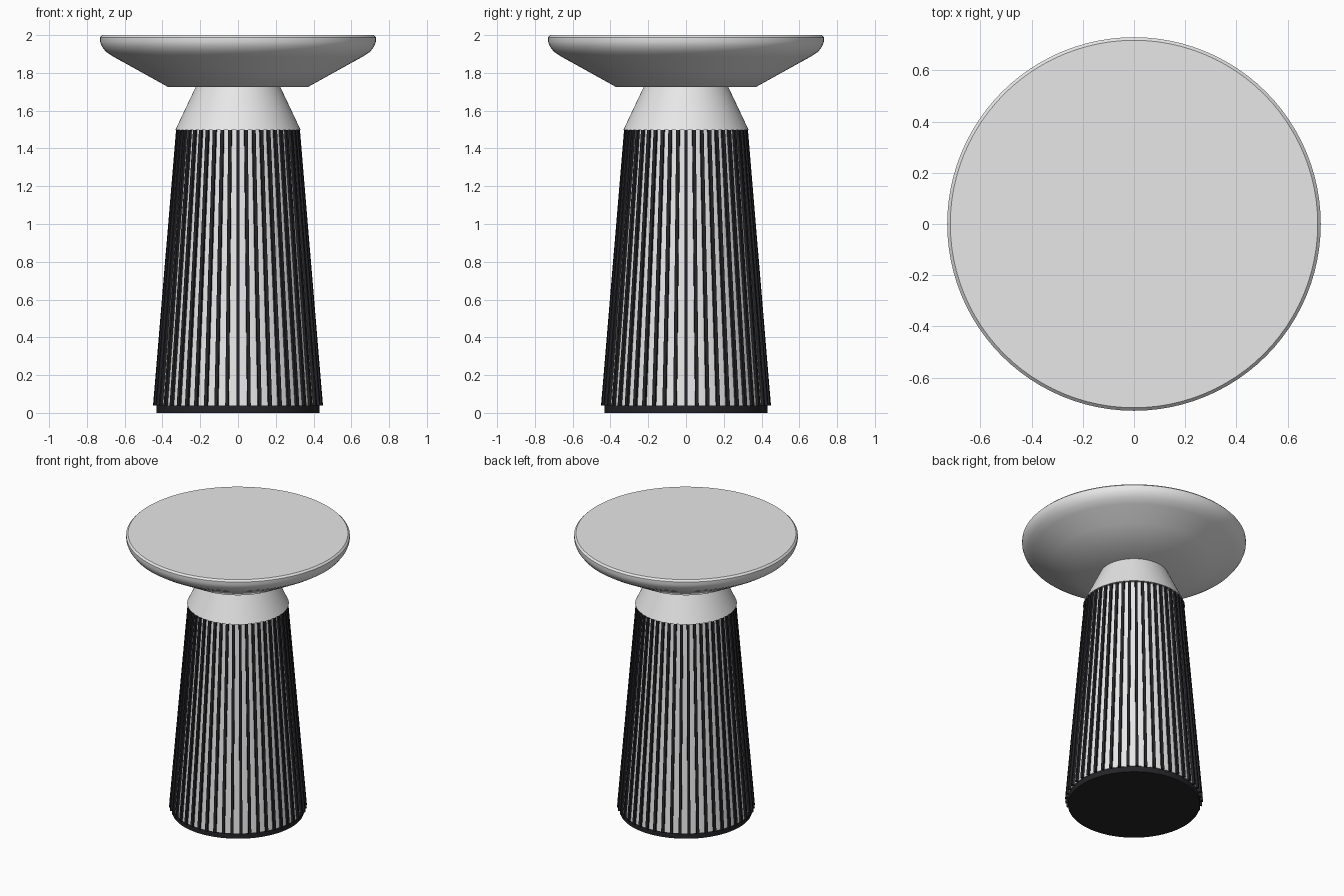
import bpy, bmesh, math
from mathutils import Matrix

cube = bpy.data.objects.get("Cube")
if cube:
    bpy.data.objects.remove(cube)


def material(name, rgb):
    m = bpy.data.materials.new(name)
    m.use_nodes = True
    m.diffuse_color = (*rgb, 1)
    bsdf = m.node_tree.nodes["Principled BSDF"]
    bsdf.inputs["Base Color"].default_value = (*rgb, 1)
    bsdf.inputs["Roughness"].default_value = 0.6
    return m


pale_grey = material("pale grey", (0.80, 0.80, 0.80))
charcoal = material("charcoal", (0.018, 0.018, 0.022))


def finish(name, bm, mat, smooth=True):
    bmesh.ops.recalc_face_normals(bm, faces=bm.faces)
    mesh = bpy.data.meshes.new(name)
    bm.to_mesh(mesh)
    bm.free()
    mesh.materials.append(mat)
    ob = bpy.data.objects.new(name, mesh)
    bpy.context.collection.objects.link(ob)
    if smooth:
        bpy.ops.object.select_all(action="DESELECT")
        ob.select_set(True)
        bpy.context.view_layer.objects.active = ob
        bpy.ops.object.shade_smooth_by_angle(angle=math.radians(35))


def turned(name, profile, mat, sides=96):
    """Closed solid of revolution from (radius, height) points."""
    bm = bmesh.new()
    rings = []
    for r, z in profile:
        rings.append([bm.verts.new((r * math.cos(a), r * math.sin(a), z))
                      for a in (math.tau * i / sides for i in range(sides))])
    for low, high in zip(rings, rings[1:]):
        for i in range(sides):
            j = (i + 1) % sides
            bm.faces.new((low[i], low[j], high[j], high[i]))
    bm.faces.new(rings[0])
    bm.faces.new(rings[-1])
    finish(name, bm, mat)


# Dished top with a short upright rim and a chamfered edge
turned("table_top", [(0.37, 1.725), (0.53, 1.814), (0.66, 1.886), (0.70, 1.912),
                     (0.722, 1.942), (0.73, 1.965), (0.73, 1.988), (0.718, 2.0)], pale_grey)

# Tapered pedestal, collar and plinth
turned("pedestal_core", [(0.435, 0.04), (0.315, 1.5)], pale_grey)
turned("collar", [(0.332, 1.497), (0.222, 1.73)], pale_grey)
turned("plinth", [(0.431, 0.0), (0.431, 0.042)], charcoal)

# Slim dark ribs leaning along the pedestal
RIBS, HALF = 48, 0.009
bm = bmesh.new()
for k in range(RIBS):
    spin = Matrix.Rotation(math.tau * k / RIBS, 4, "Z")
    made = bmesh.ops.create_cube(bm, size=2)["verts"]
    for v in made:
        upper, outer = v.co.z > 0, v.co.x > 0
        v.co.y *= HALF
        v.co.z = 1.497 if upper else 0.038
        v.co.x = (0.328 if outer else 0.29) if upper else (0.45 if outer else 0.41)
    bmesh.ops.transform(bm, matrix=spin, verts=made)
finish("ribs", bm, charcoal, smooth=False)
